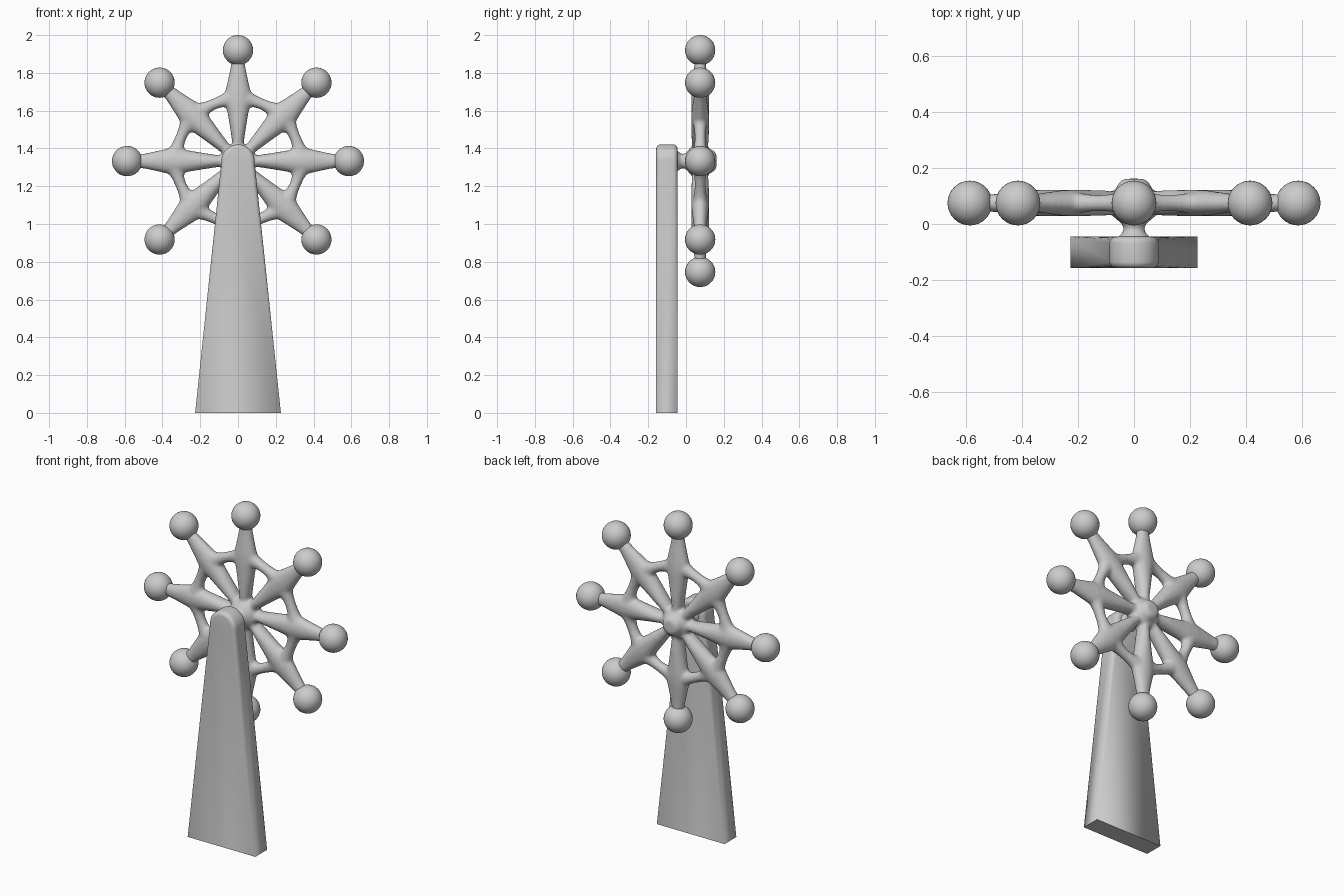
import bpy, bmesh
from math import sin, cos, pi, radians
from mathutils import Vector

if "Cube" in bpy.data.objects:
    bpy.data.objects.remove(bpy.data.objects["Cube"])

CENTRE = Vector((0, 0.075, 1.333))


def loft(bm, rings):
    """Closed solid through a list of equal-length point rings."""
    loops = [[bm.verts.new(p) for p in ring] for ring in rings]
    n = len(loops[0])
    for a, b in zip(loops, loops[1:]):
        for i in range(n):
            j = (i + 1) % n
            bm.faces.new((a[i], a[j], b[j], b[i]))
    bm.faces.new(loops[0][::-1])
    bm.faces.new(loops[-1])


def ellipse(centre, u, v, ru, rv, n=24):
    return [centre + u * ru * cos(2 * pi * i / n) + v * rv * sin(2 * pi * i / n)
            for i in range(n)]


def finish(bm, name):
    bmesh.ops.recalc_face_normals(bm, faces=bm.faces)
    mesh = bpy.data.meshes.new(name)
    bm.to_mesh(mesh)
    bm.free()
    obj = bpy.data.objects.new(name, mesh)
    bpy.context.collection.objects.link(obj)
    return obj


def radial(angle):
    return Vector((sin(angle), 0, cos(angle)))


Y = Vector((0, 1, 0))

# Stand: tapered slab with a round top, its edge rounding fading out to the foot
FRONT, BACK, ROUND, TOP_Z, TOP_R = -0.158, -0.045, 0.024, 1.333, 0.088
profile = [(0.227, 0.0, 1, 0)]
for i in range(25):
    a = radians(-4 + 188 * i / 24)
    profile.append((TOP_R * cos(a), TOP_Z + TOP_R * sin(a), cos(a), sin(a)))
profile.append((-0.227, 0.0, -1, 0))


def stand_ring(a, front):
    ring = []
    for x, z, nx, nz in profile:
        b = ROUND * min(1, z / TOP_Z)
        inset, depth = b * (1 - sin(a)), b * (1 - cos(a))
        y = FRONT + depth if front else BACK - depth
        ring.append(Vector((x - nx * inset, y, z - nz * inset)))
    return ring


bm = bmesh.new()
steps = [pi / 2 * i / 5 for i in range(6)]
loft(bm, [stand_ring(a, True) for a in steps]
     + [stand_ring(a, False) for a in reversed(steps)])
bmesh.ops.remove_doubles(bm, verts=bm.verts, dist=1e-5)
stand = finish(bm, "stand")
bpy.context.view_layer.objects.active = stand
stand.select_set(True)
bpy.ops.object.shade_smooth_by_angle(angle=radians(35))

# Wheel frame: spokes, rim bars and hub fused into one smooth body
bm = bmesh.new()
SPOKE = [(0.0, .03, .04), (0.10, .031, .043), (0.16, .040, .046), (0.24, .053, .047),
         (0.31, .066, .048), (0.36, .070, .046), (0.42, .056, .040),
         (0.48, .043, .034), (0.54, .033, .030), (0.58, .033, .030)]
BAR = [(0, .060, .042), (6, .056, .040), (11, .042, .035), (16, .032, .031),
       (22.5, .029, .029)]
BAR += [(45 - d, w, t) for d, w, t in BAR[-2::-1]]
for k in range(8):
    base = k * pi / 4
    out, side = radial(base), radial(base + pi / 2)
    loft(bm, [ellipse(CENTRE + out * r, side, Y, w, t) for r, w, t in SPOKE])
    rim = []
    start, end = out * 0.335, radial(base + pi / 4) * 0.335
    for d, w, t in BAR:
        p = start.lerp(end, d / 45)
        p = p.normalized() * (p.length * 0.45 + 0.342 * 0.55)
        rim.append(ellipse(CENTRE + p, p.normalized(), Y, w, t))
    loft(bm, rim)
HUB = [(-.055, .065), (-.045, .058), (-.035, .044), (-.02, .037), (0, .042), (.02, .068),
       (.045, .09), (.105, .09), (.125, .066), (.145, .056), (.157, .046), (.162, .03)]
X, Z = Vector((1, 0, 0)), Vector((0, 0, 1))
loft(bm, [ellipse(Vector((0, y, CENTRE.z)), X, Z, r, r) for y, r in HUB])
wheel = finish(bm, "wheel_frame")
remesh = wheel.modifiers.new("fuse", 'REMESH')
remesh.mode = 'VOXEL'
remesh.voxel_size = 0.008
remesh.use_smooth_shade = True
smooth = wheel.modifiers.new("soften", 'SMOOTH')
smooth.factor = 0.5
smooth.iterations = 10

# Balls on the spoke tips
for k in range(8):
    bm = bmesh.new()
    bmesh.ops.create_uvsphere(bm, u_segments=32, v_segments=20, radius=0.08)
    for f in bm.faces:
        f.smooth = True
    ball = finish(bm, f"ball_{k + 1}")
    ball.location = CENTRE + radial(k * pi / 4) * 0.587
